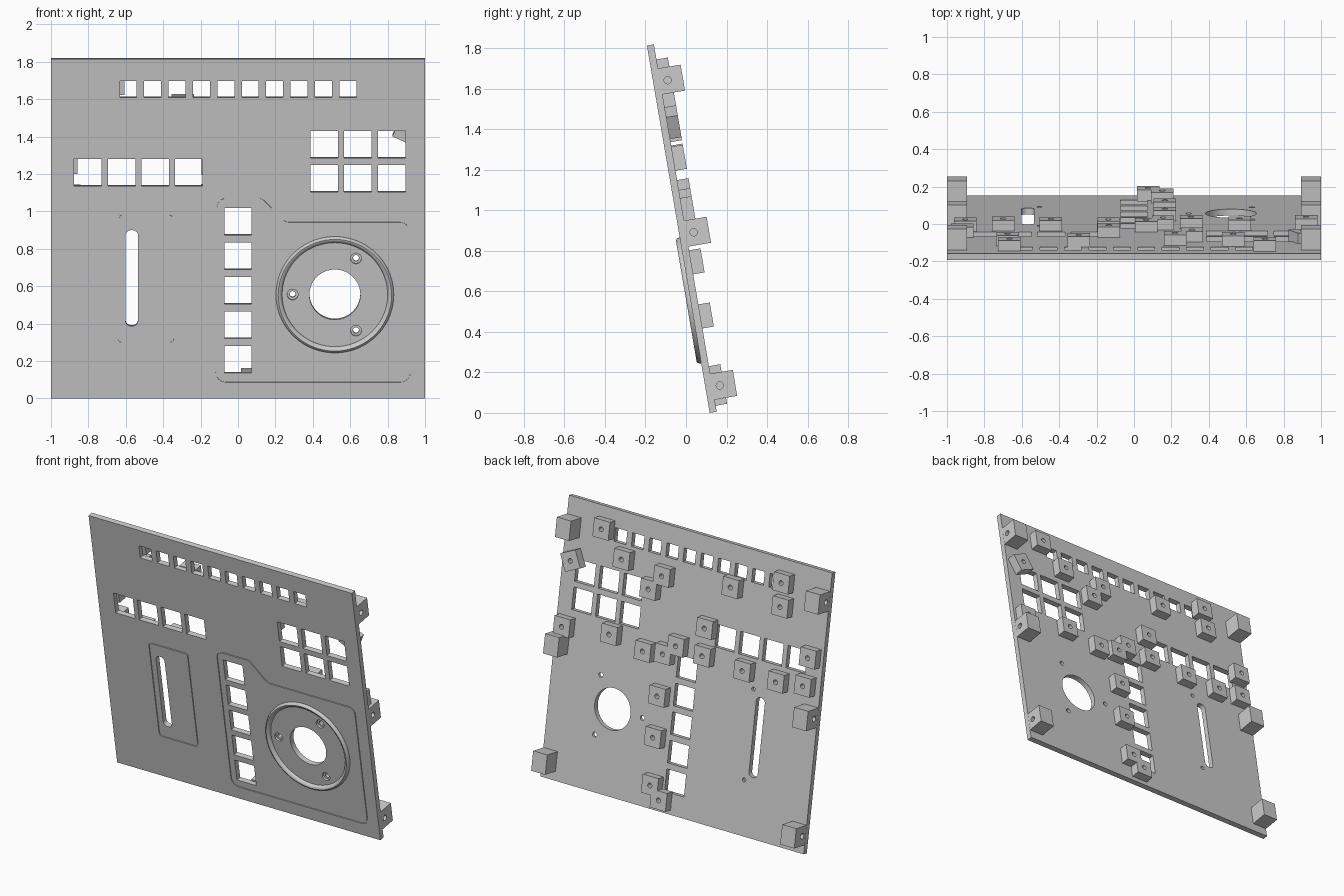
import bpy, bmesh
from math import radians, cos, sin, pi
from mathutils import Matrix, Vector

if "Cube" in bpy.data.objects:
    bpy.data.objects.remove(bpy.data.objects["Cube"])

# Local frame: x right, y up along the panel, z out of the front face
ANG = radians(9.7)
TILT = Matrix.Translation((0, 0.117, 0)) @ Matrix.Rotation(pi / 2 + ANG, 4, 'X')
T = 0.035


def up(z):
    """Front-view height to distance along the panel."""
    return z / cos(ANG)


def link(name, mesh, mat=Matrix.Identity(4)):
    ob = bpy.data.objects.new(name, mesh)
    bpy.context.collection.objects.link(ob)
    ob.matrix_world = TILT @ mat
    return ob


def to_mesh(bm, name):
    bmesh.ops.remove_doubles(bm, verts=bm.verts, dist=1e-6)
    bmesh.ops.recalc_face_normals(bm, faces=bm.faces)
    me = bpy.data.meshes.new(name)
    bm.to_mesh(me)
    bm.free()
    return me


def rounded(pts, r, n=6):
    """Polygon (counter-clockwise) with rounded corners."""
    out = []
    for i, p in enumerate(pts):
        p = Vector(p)
        a = Vector(pts[i - 1]) - p
        b = Vector(pts[(i + 1) % len(pts)]) - p
        half = a.angle(b) / 2
        cut = r * cos(half) / sin(half)
        a, b = a.normalized() * cut + p, b.normalized() * cut + p
        c = p + ((a + b) / 2 - p).normalized() * (r / sin(half))
        va, vb = a - c, b - c
        for k in range(n + 1):
            d = va.lerp(vb, k / n).normalized() * r
            out.append(c + d)
    return out


def rect(x, y, w, h):
    return [(x - w / 2, y - h / 2), (x + w / 2, y - h / 2),
            (x + w / 2, y + h / 2), (x - w / 2, y + h / 2)]


def prism(bm, pts, z0, z1):
    lo = [bm.verts.new((p[0], p[1], z0)) for p in pts]
    hi = [bm.verts.new((p[0], p[1], z1)) for p in pts]
    bm.faces.new(lo[::-1])
    bm.faces.new(hi)
    for i in range(len(pts)):
        bm.faces.new((lo[i - 1], lo[i], hi[i], hi[i - 1]))


def groove(bm, pts, w, z0, z1):
    """Closed band of width w following an outline."""
    rings = []
    for i, p in enumerate(pts):
        t = (pts[(i + 1) % len(pts)] - pts[i - 1]).normalized()
        o = Vector((t.y, -t.x)) * w / 2
        rings.append([bm.verts.new((*q, z)) for q, z in
                      ((p + o, z0), (p + o, z1), (p - o, z1), (p - o, z0))])
    for i in range(len(rings)):
        for k in range(4):
            bm.faces.new((rings[i - 1][k - 1], rings[i - 1][k], rings[i][k], rings[i][k - 1]))


def lathe(bm, profile, x, y, n=32, closed=False):
    prof = profile + profile[:1] if closed else profile
    vs = [bm.verts.new((x + r, y, z)) for r, z in prof]
    es = [bm.edges.new(e) for e in zip(vs, vs[1:])]
    bmesh.ops.spin(bm, geom=vs + es, cent=(x, y, 0), axis=(0, 0, 1), angle=2 * pi, steps=n)


def carved(name, solid, cutter):
    """Mesh of solid minus cutter; both are bmeshes."""
    a = link(name + "_blank", to_mesh(solid, name + "_blank"))
    b = link(name + "_cutter", to_mesh(cutter, name + "_cutter"))
    m = a.modifiers.new("cut", 'BOOLEAN')
    m.operation, m.solver, m.object = 'DIFFERENCE', 'EXACT', b
    dg = bpy.context.evaluated_depsgraph_get()
    me = bpy.data.meshes.new_from_object(a.evaluated_get(dg))
    me.name = name
    for ob in (a, b):
        bpy.data.objects.remove(ob)
    return me


# Front panel: windows, slot, dial opening, screw holes, engraved outlines
plate, cut = bmesh.new(), bmesh.new()
prism(plate, rect(0, 0.92, 2, 1.84), -T, 0)
windows = [(-0.587 + 0.1305 * i, 1.652, 0.09) for i in range(10)]
windows += [(-0.802 + 0.18 * i, 1.207, 0.147) for i in range(4)]
windows += [(0.46 + 0.181 * i, z, 0.147) for i in range(3) for z in (1.357, 1.175)]
windows += [(0, 0.209 + 0.184 * i, 0.147) for i in range(5)]
for x, z, s in windows:
    prism(cut, rect(x, up(z), s, s), -0.1, 0.1)
prism(cut, rounded(rect(-0.568, up(0.643), 0.066, 0.52), 0.028), -0.1, 0.1)

DX, DY = 0.518, up(0.555)
lathe(cut, [(0, -0.1), (0.136, -0.1), (0.136, 0.1), (0, 0.1)], DX, DY, 64)
for k in range(3):
    t = radians(60 + 120 * k)
    lathe(cut, [(0, -0.1), (0.016, -0.1), (0.016, -0.015), (0.029, -0.015), (0.029, 0.1), (0, 0.1)],
          DX + 0.226 * cos(t), DY + 0.226 * sin(t), 24)
for y in (0.36, 0.955):
    lathe(cut, [(0, -0.1), (0.013, -0.1), (0.013, -0.015), (0, -0.015)], -0.505, y, 20)

slot_outline = rounded(rect(-0.493, up(0.643), 0.294, 0.692), 0.022)
deck_outline = rounded([(-0.115, up(0.09)), (0.918, up(0.09)), (0.918, up(0.945)),
                        (0.255, up(0.945)), (0.13, up(1.073)), (-0.115, up(1.073))], 0.05)
# The inner bend of the deck outline is concave, so the same rounding serves both
for line in (slot_outline, deck_outline):
    groove(cut, line, 0.008, -0.006, 0.05)
link("front_panel", carved("front_panel", plate, cut))

# Raised dial rim
rim = bmesh.new()
lathe(rim, [(0.315, -0.01), (0.315, 0.008), (0.311, 0.016), (0.303, 0.021),
            (0.294, 0.019), (0.286, 0.012), (0.282, 0.003), (0.282, -0.01)], DX, DY, 72, True)
ring = link("dial_rim", to_mesh(rim, "dial_rim"))
bpy.context.view_layer.objects.active = ring
ring.select_set(True)
bpy.ops.object.shade_smooth_by_angle(angle=radians(35))

# Screw bosses on the back, all sharing one mesh
boss, hole = bmesh.new(), bmesh.new()
prism(boss, rect(0, 0, 0.12, 0.12), -0.092, -0.03)
lathe(hole, [(0, -0.2), (0.016, -0.2), (0.016, -0.045), (0, -0.045)], 0, 0, 20)
boss_mesh = carved("screw_boss", boss, hole)
BOSSES = [(0.70, 1.704), (0.53, 1.549), (0.22, 1.518), (0.31, 1.41), (-0.295, 1.576),
          (-0.666, 1.70), (-0.676, 1.545), (-0.134, 1.267), (0.92, 1.01), (0.565, 1.05),
          (0.305, 1.005), (0.065, 1.10), (0.155, 1.025), (-0.137, 1.087), (-0.444, 1.068),
          (-0.70, 1.06), (-0.918, 1.273), (-0.902, 1.085), (0.165, 0.748), (0.165, 0.477),
          (0.15, 0.168), (0.075, 0.09)]
for x, y in BOSSES:
    link("screw_boss", boss_mesh, Matrix.Translation((x, y, 0)))
link("turned_screw_boss", boss_mesh,
     Matrix.Translation((0.905, 1.445, 0)) @ Matrix.Rotation(radians(-25), 4, 'Z'))

# Side mounting blocks with a screw hole in the outer face, mirrored left and right
block, hole = bmesh.new(), bmesh.new()
prism(block, rect(0.946, 0, 0.107, 0.13), -0.148, -0.03)
lathe(hole, [(0, 0.93), (0.018, 0.93), (0.018, 1.1), (0, 1.1)], 0, 0, 20)
bmesh.ops.transform(hole, verts=hole.verts,
                    matrix=Matrix.Translation((0, 0, -0.072)) @ Matrix.Rotation(pi / 2, 4, 'Y'))
block_mesh = carved("side_block", block, hole)
for y in (0.125, 0.892, 1.654):
    for turn in (0, pi):
        link("side_block", block_mesh, Matrix.Translation((0, y, 0)) @ Matrix.Rotation(turn, 4, 'Z'))
